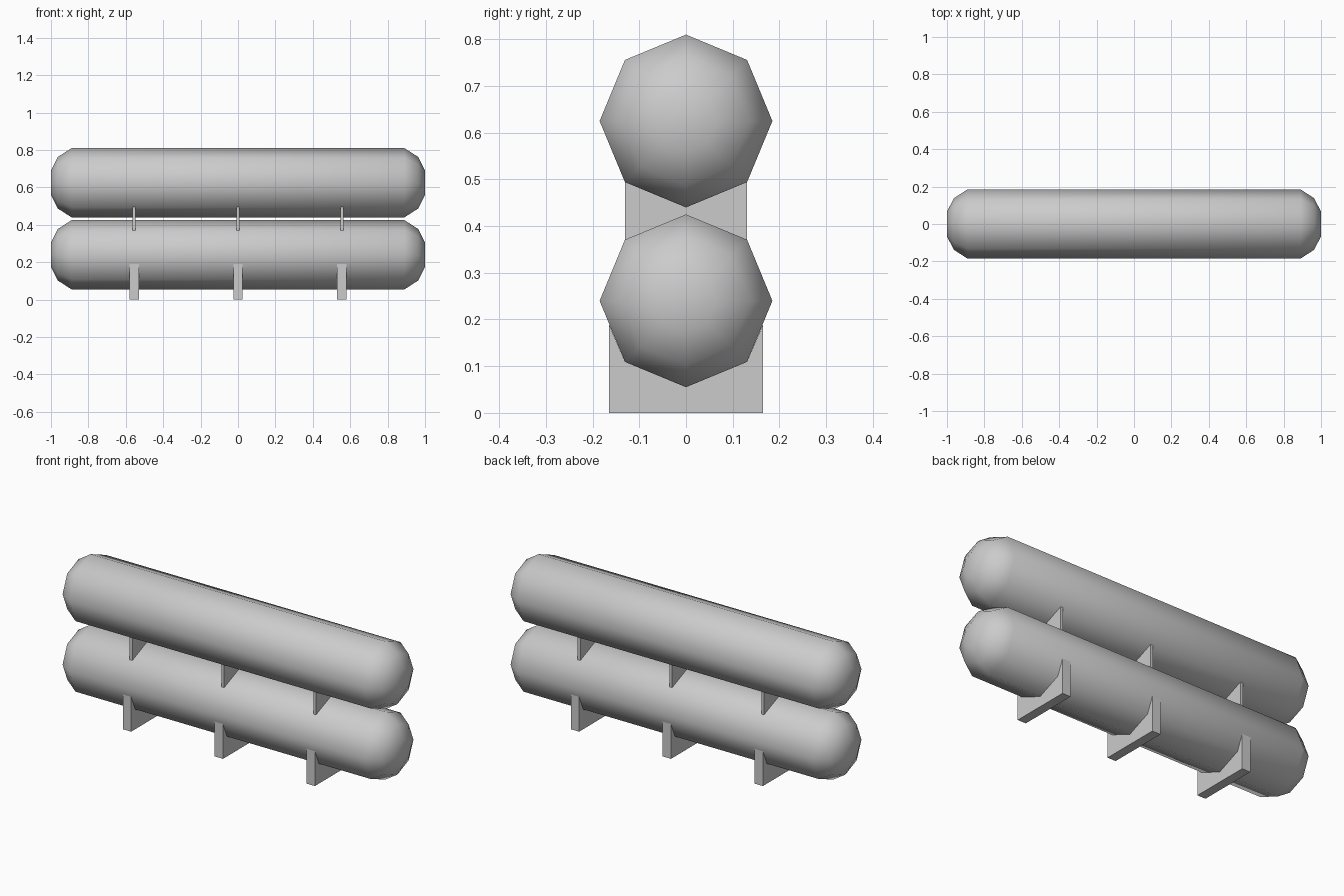
import bpy, bmesh
from math import cos, sin, pi

if "Cube" in bpy.data.objects:
    bpy.data.objects.remove(bpy.data.objects["Cube"])

R, SIDES = 0.185, 8
LOW_Z, HIGH_Z = 0.24, 0.625
STATIONS = (-0.555, 0.0, 0.555)
C = R * cos(pi / 4)


def finish(bm, name, smooth):
    bmesh.ops.recalc_face_normals(bm, faces=bm.faces)
    for f in bm.faces:
        f.smooth = smooth
    mesh = bpy.data.meshes.new(name)
    bm.to_mesh(mesh)
    bm.free()
    obj = bpy.data.objects.new(name, mesh)
    bpy.context.collection.objects.link(obj)
    return obj


def tank(name, z):
    """Octagonal capsule along x with rounded ends."""
    half = [(0.89, R), (0.963, 0.138), (1.0, 0.066)]
    profile = [(-x, r) for x, r in reversed(half)] + half
    bm = bmesh.new()
    rings = [[bm.verts.new((x, r * cos(2 * pi * i / SIDES), z + r * sin(2 * pi * i / SIDES)))
              for i in range(SIDES)] for x, r in profile]
    for a, b in zip(rings, rings[1:]):
        for i in range(SIDES):
            j = (i + 1) % SIDES
            bm.faces.new((a[i], a[j], b[j], b[i]))
    bm.faces.new(rings[0])
    bm.faces.new(rings[-1])
    return finish(bm, name, True)


def plate(name, x, width, outline):
    """Extrude a y-z outline along x."""
    bm = bmesh.new()
    face = bm.faces.new([bm.verts.new((x - width / 2, y, z)) for y, z in outline])
    ext = bmesh.ops.extrude_face_region(bm, geom=[face])
    verts = [v for v in ext["geom"] if isinstance(v, bmesh.types.BMVert)]
    bmesh.ops.translate(bm, verts=verts, vec=(width, 0, 0))
    return finish(bm, name, False)


# Two stacked tanks
tank("lower_tank", LOW_Z)
tank("upper_tank", HIGH_Z)

# Saddle feet shaped to the lower tank, and thin spacers between the tanks
saddle = [(-0.165, 0), (0.165, 0), (0.165, 0.19), (C, LOW_Z - C),
          (0, LOW_Z - R), (-C, LOW_Z - C), (-0.165, 0.19)]
spacer = [(-C, LOW_Z + C), (0, LOW_Z + R), (C, LOW_Z + C),
          (C, HIGH_Z - C), (0, HIGH_Z - R), (-C, HIGH_Z - C)]
for n, x in enumerate(STATIONS, 1):
    plate(f"saddle_foot_{n}", x, 0.05, saddle)
    plate(f"tank_spacer_{n}", x, 0.016, spacer)
